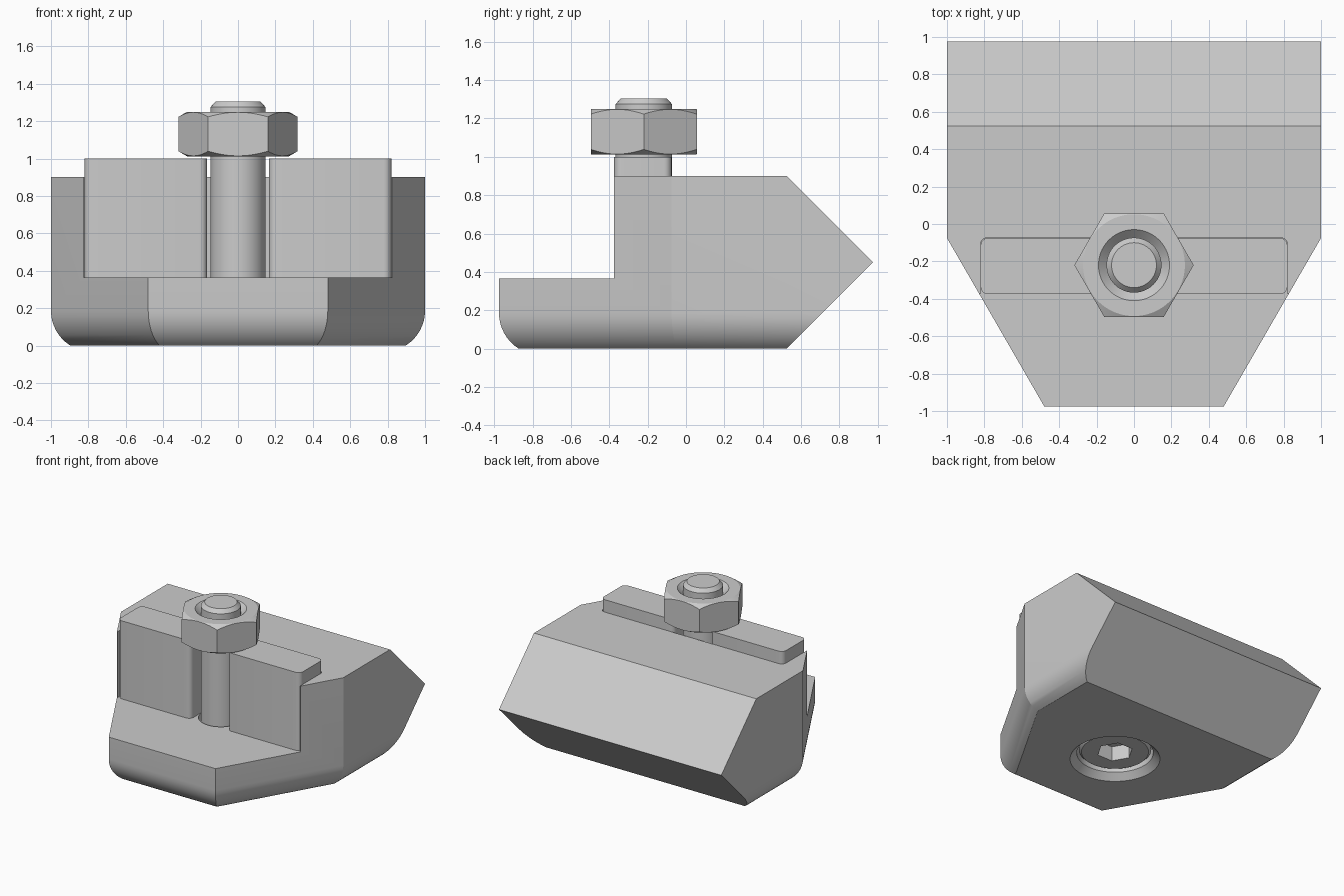
import bpy, bmesh
from math import sin, cos, tan, pi, radians
from mathutils import Matrix

cube = bpy.data.objects.get("Cube")
if cube:
    bpy.data.objects.remove(cube, do_unlink=True)

grey = bpy.data.materials.new("light_grey")
grey.use_nodes = True
grey.diffuse_color = (0.6, 0.6, 0.6, 1)
grey.node_tree.nodes["Principled BSDF"].inputs["Base Color"].default_value = (0.6, 0.6, 0.6, 1)

BOLT_Y = -0.22


def finish(bm, name):
    bmesh.ops.recalc_face_normals(bm, faces=bm.faces)
    mesh = bpy.data.meshes.new(name)
    bm.to_mesh(mesh)
    bm.free()
    obj = bpy.data.objects.new(name, mesh)
    obj.data.materials.append(grey)
    bpy.context.collection.objects.link(obj)
    return obj


def box(name, x0, x1, y0, y1, z0, z1, radius=0):
    """Box with optionally rounded vertical edges."""
    bm = bmesh.new()
    bmesh.ops.create_cube(bm, size=1)
    for v in bm.verts:
        v.co.x = x0 if v.co.x < 0 else x1
        v.co.y = y0 if v.co.y < 0 else y1
        v.co.z = z0 if v.co.z < 0 else z1
    if radius:
        upright = [e for e in bm.edges if abs(e.verts[0].co.z - e.verts[1].co.z) > 0.01]
        bmesh.ops.bevel(bm, geom=upright, offset=radius, segments=6, profile=0.5, affect='EDGES')
    return finish(bm, name)


def lathe(name, profile, sides=64, closed=False):
    """Turn (radius, z) points around the bolt axis."""
    bm = bmesh.new()
    rings = []
    for r, z in profile:
        rings.append([bm.verts.new((r * cos(2 * pi * i / sides),
                                    BOLT_Y + r * sin(2 * pi * i / sides), z)) for i in range(sides)])
    pairs = list(zip(rings, rings[1:]))
    if closed:
        pairs.append((rings[-1], rings[0]))
    else:
        bm.faces.new(rings[0])
        bm.faces.new(rings[-1])
    for a, b in pairs:
        for i in range(sides):
            j = (i + 1) % sides
            bm.faces.new((a[i], a[j], b[j], b[i]))
    return finish(bm, name)


def combine(obj, tool, operation):
    """Apply a boolean and discard the tool."""
    mod = obj.modifiers.new("cut", 'BOOLEAN')
    mod.object, mod.operation, mod.solver = tool, operation, 'EXACT'
    activate(obj)
    bpy.ops.object.modifier_apply(modifier=mod.name)
    bpy.data.objects.remove(tool, do_unlink=True)


def activate(obj):
    bpy.ops.object.select_all(action='DESELECT')
    obj.select_set(True)
    bpy.context.view_layer.objects.active = obj


def plan(inset):
    """Half-hexagon nosed outline, inset on every side except the back."""
    nose_x, nose_y = 0.48 - inset * tan(radians(30)), -0.975 + inset
    side_x, side_y = 1 - inset, -0.075 + inset * tan(radians(15))
    return [(-nose_x, nose_y), (nose_x, nose_y), (side_x, side_y),
            (side_x, 0.975), (-side_x, 0.975), (-side_x, side_y)]


# Jaw body: outline lofted up through a rounded lower edge
bm = bmesh.new()
levels = []
steps, sweep, radius = 8, radians(58), 0.22
for i in range(steps + 1):
    a = sweep * (1 - i / steps)
    levels.append((radius * (1 - cos(a)), radius * (sin(sweep) - sin(a))))
levels.append((0, 0.9))
rings = [[bm.verts.new((x, y, z)) for x, y in plan(d)] for d, z in levels]
bm.faces.new(rings[0])
bm.faces.new(rings[-1])
for a, b in zip(rings, rings[1:]):
    for i in range(6):
        j = (i + 1) % 6
        bm.faces.new((a[i], a[j], b[j], b[i]))

# Back wedge: two sloping cuts meeting at a ridge
for z, slope in ((0.9, 1), (0, -1)):
    cut = bmesh.ops.bisect_plane(bm, geom=bm.verts[:] + bm.edges[:] + bm.faces[:], dist=1e-5,
                                 plane_co=(0, 0.525, z), plane_no=(0, 1, slope), clear_outer=True)
    bmesh.ops.holes_fill(bm, edges=[e for e in bm.edges if e.is_boundary], sides=0)
body = finish(bm, "jaw_body")

# Front step, plate slot, and counterbored bolt hole
combine(body, box("step_cutter", -1.5, 1.5, -1.5, -0.375, 0.365, 1.5), 'DIFFERENCE')
combine(body, box("slot_cutter", -0.822, 0.822, -0.5, -0.073, 0.365, 1.5, 0.04), 'DIFFERENCE')
combine(body, lathe("hole_cutter", [(0.35, -0.015), (0.285, 0.05), (0.285, 0.3),
                                    (0.165, 0.3), (0.165, 0.6)]), 'DIFFERENCE')

# Two upright plates either side of the bolt
plates = [box("left_plate", 0.165, 0.82, -0.375, -0.075, 0.365, 1.0, 0.04),
          box("right_plate", -0.82, -0.165, -0.375, -0.075, 0.365, 1.0, 0.04)]

# Bolt with a recessed socket head
bolt = lathe("bolt", [(0.25, 0.06), (0.27, 0.08), (0.27, 0.3), (0.147, 0.3),
                      (0.147, 1.275), (0.12, 1.305)])
combine(bolt, lathe("socket_cutter", [(0.135, 0), (0.135, 0.18)], 6), 'DIFFERENCE')

# Hex nut: prism trimmed by a chamfered ring
nut = lathe("hex_nut", [(0.319, 1.012), (0.319, 1.25)], 6)
combine(nut, lathe("nut_trimmer", [(0.146, 1.055), (0.19, 1.0119), (0.272, 1.0119), (0.36, 1.063),
                                   (0.36, 1.199), (0.272, 1.2501), (0.19, 1.2501), (0.146, 1.207)],
                   96, True), 'INTERSECT')

for obj in [body, bolt, nut] + plates:
    activate(obj)
    bpy.ops.object.shade_smooth_by_angle(angle=radians(22))
